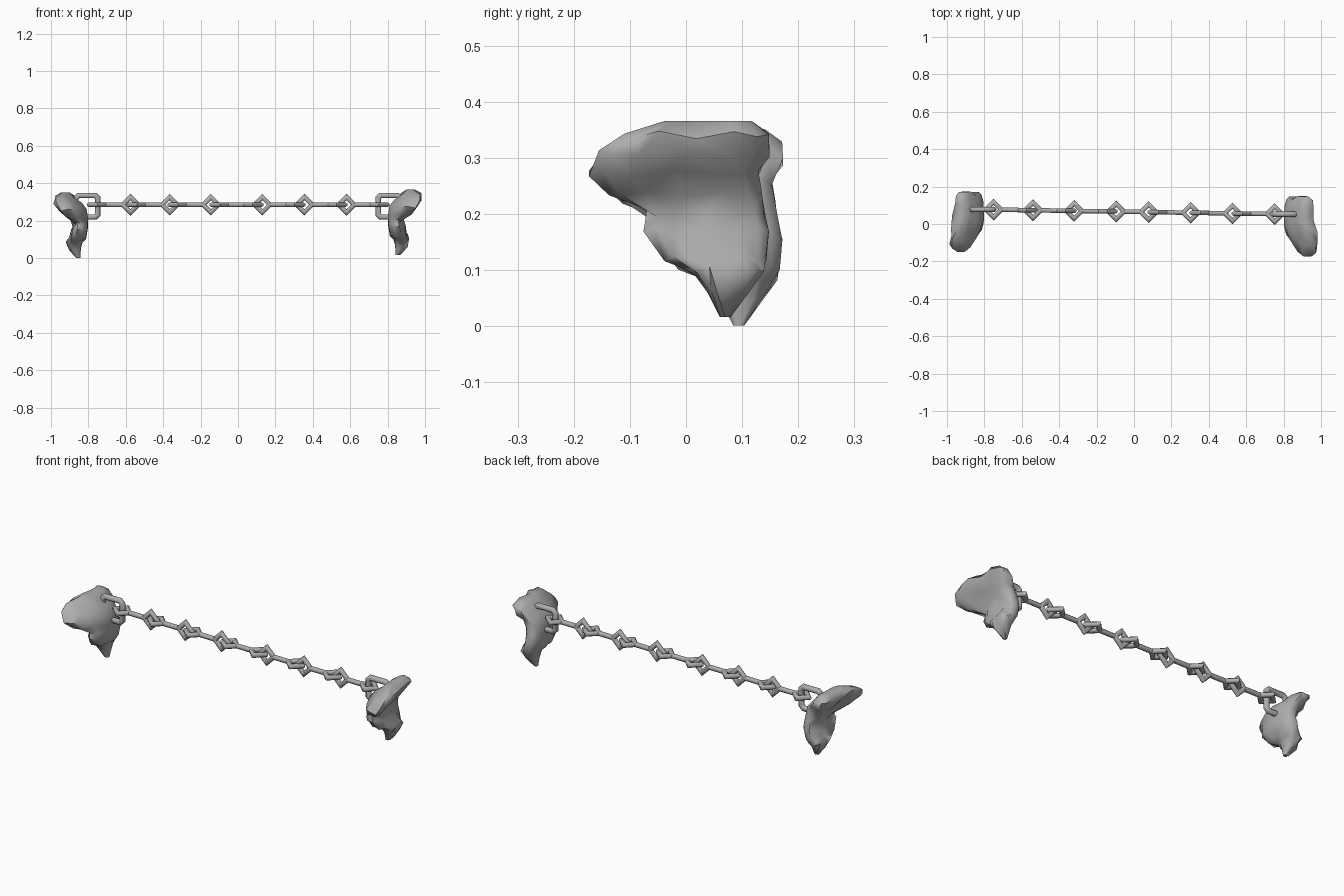
import bpy, bmesh, math
from mathutils import Vector

if "Cube" in bpy.data.objects:
    bpy.data.objects.remove(bpy.data.objects["Cube"])

grey = bpy.data.materials.new("stone_and_iron_grey")
grey.diffuse_color = (0.42, 0.42, 0.42, 1)
grey.use_nodes = True
grey.node_tree.nodes["Principled BSDF"].inputs["Base Color"].default_value = grey.diffuse_color


def finish(name, bm, angle):
    bmesh.ops.recalc_face_normals(bm, faces=bm.faces[:])
    me = bpy.data.meshes.new(name)
    bm.to_mesh(me)
    bm.free()
    for p in me.polygons:
        p.use_smooth = True
    me.set_sharp_from_angle(angle=math.radians(angle))
    me.materials.append(grey)
    ob = bpy.data.objects.new(name, me)
    bpy.context.collection.objects.link(ob)
    return ob


def tube(bm, pts, r, normal, closed=True, sides=8):
    """Mitred tube along a path lying in the plane with the given normal."""
    n, rings = len(pts), []
    normal = Vector(normal)
    for i, p in enumerate(pts):
        a = pts[i - 1] if closed or i > 0 else p
        b = pts[(i + 1) % n] if closed or i < n - 1 else p
        d0 = (p - a).normalized() if p != a else (b - p).normalized()
        d1 = (b - p).normalized() if p != b else d0
        t = (d0 + d1).normalized()
        side = t.cross(normal).normalized()
        mitre = 1 / max(0.5, t.dot(d1))
        rings.append([bm.verts.new(p + side * (math.cos(k) * r * mitre) + normal * (math.sin(k) * r))
                      for k in (2 * math.pi * (j + 0.5) / sides for j in range(sides))])
    for i in range(n if closed else n - 1):
        A, B = rings[i], rings[(i + 1) % n]
        for j in range(sides):
            k = (j + 1) % sides
            bm.faces.new((A[j], A[k], B[k], B[j]))
    if not closed:
        bm.faces.new(rings[0])
        bm.faces.new(rings[-1])


def axis(x):
    """Point on the chain's centre line, slightly skewed in y."""
    return Vector((x, 0.065 - 0.016 * x, 0.285))


UP, BACK = Vector((0, 0, 1)), Vector((0, 1, 0))
EYE, R = 0.041, 0.013


def link(name, x0, upright0, x1, upright1):
    """A bar with a diamond eye on each end."""
    bm = bmesh.new()
    for x, upright in ((x0, upright0), (x1, upright1)):
        across, normal = (UP, BACK) if upright else (BACK, UP)
        c, ex = axis(x), Vector((EYE, 0, 0))
        tube(bm, [c + ex, c + across * EYE, c - ex, c - across * EYE], R, normal)
    tube(bm, [axis(x0 + EYE), axis(x1 - EYE)], R, (0, 0, 1), closed=False)
    finish(name, bm, 50)


# Chain links: upright eyes interlock with flat eyes
for i, (a, b) in enumerate(((-0.75, -0.575), (-0.54, -0.365), (-0.32, -0.145))):
    link(f"chain_link_left_{i + 1}", a, False, b, True)
link("chain_link_middle", -0.095, False, 0.078, False)
for i, (a, b) in enumerate(((0.13, 0.303), (0.355, 0.527), (0.58, 0.752))):
    link(f"chain_link_right_{i + 1}", a, True, b, False)

# Rounded square anchor rings fixed in the rocks
for side, label in ((-1, "left"), (1, "right")):
    bm = bmesh.new()
    c, h, k = axis(side * 0.808), 0.058, 0.045
    corners = ((h, k), (k, h), (-k, h), (-h, k), (-h, -k), (-k, -h), (k, -h), (h, -k))
    tube(bm, [c + Vector((u, 0, w - 0.008)) for u, w in corners], 0.015, (0, 1, 0))
    finish(f"anchor_ring_{label}", bm, 50)

# Rock cross-sections: height, inner x, outer x, front y, back y
LAYERS = (
    (0.013, 0.843, 0.860, 0.060, 0.080),
    (0.060, 0.840, 0.903, 0.038, 0.112),
    (0.098, 0.832, 0.915, 0.010, 0.140),
    (0.118, 0.812, 0.905, -0.040, 0.145),
    (0.168, 0.802, 0.888, -0.078, 0.150),
    (0.198, 0.802, 0.882, -0.072, 0.142),
    (0.232, 0.802, 0.898, -0.140, 0.138),
    (0.270, 0.805, 0.925, -0.176, 0.132),
    (0.305, 0.835, 0.955, -0.158, 0.152),
    (0.338, 0.870, 0.965, -0.112, 0.150),
    (0.363, 0.900, 0.940, -0.038, 0.118),
)


def rock(name, side, dy, dz):
    bm, rings, n = bmesh.new(), [], 14
    for li, (z, x0, x1, y0, y1) in enumerate(LAYERS):
        ring = []
        for j in range(n):
            a = 2 * math.pi * j / n
            c, s = math.cos(a), math.sin(a)
            u = math.copysign(abs(c) ** 0.7, c)
            v = math.copysign(abs(s) ** 0.8, s)
            y = (y0 + y1) / 2 + (y1 - y0) / 2 * v
            x = (x0 + x1) / 2 + (x1 - x0) / 2 * u
            # front of the upper ledge leans away from the chain
            if z > 0.2:
                x += 0.38 * max(0, -y - 0.01)
            # craggy lumps on the outer side
            lump = 0.008 * math.sin(2.3 * j + 1.7 * li + side) * max(0, u)
            crag = 0.007 * math.sin(1.9 * li + 2.7 * j)
            ring.append(bm.verts.new((side * (x + lump), y + dy, max(0.0, z + dz + crag * (0 < li < 10)))))
        rings.append(ring)
    for A, B in zip(rings, rings[1:]):
        for j in range(n):
            k = (j + 1) % n
            bm.faces.new((A[j], A[k], B[k], B[j]))
    bm.faces.new(rings[0])
    bm.faces.new(rings[-1])
    bmesh.ops.triangulate(bm, faces=bm.faces[:])
    finish(name, bm, 55)


# Rock anchors at both ends
rock("rock_right", 1, 0.0, 0.003)
rock("rock_left", -1, 0.024, -0.012)
